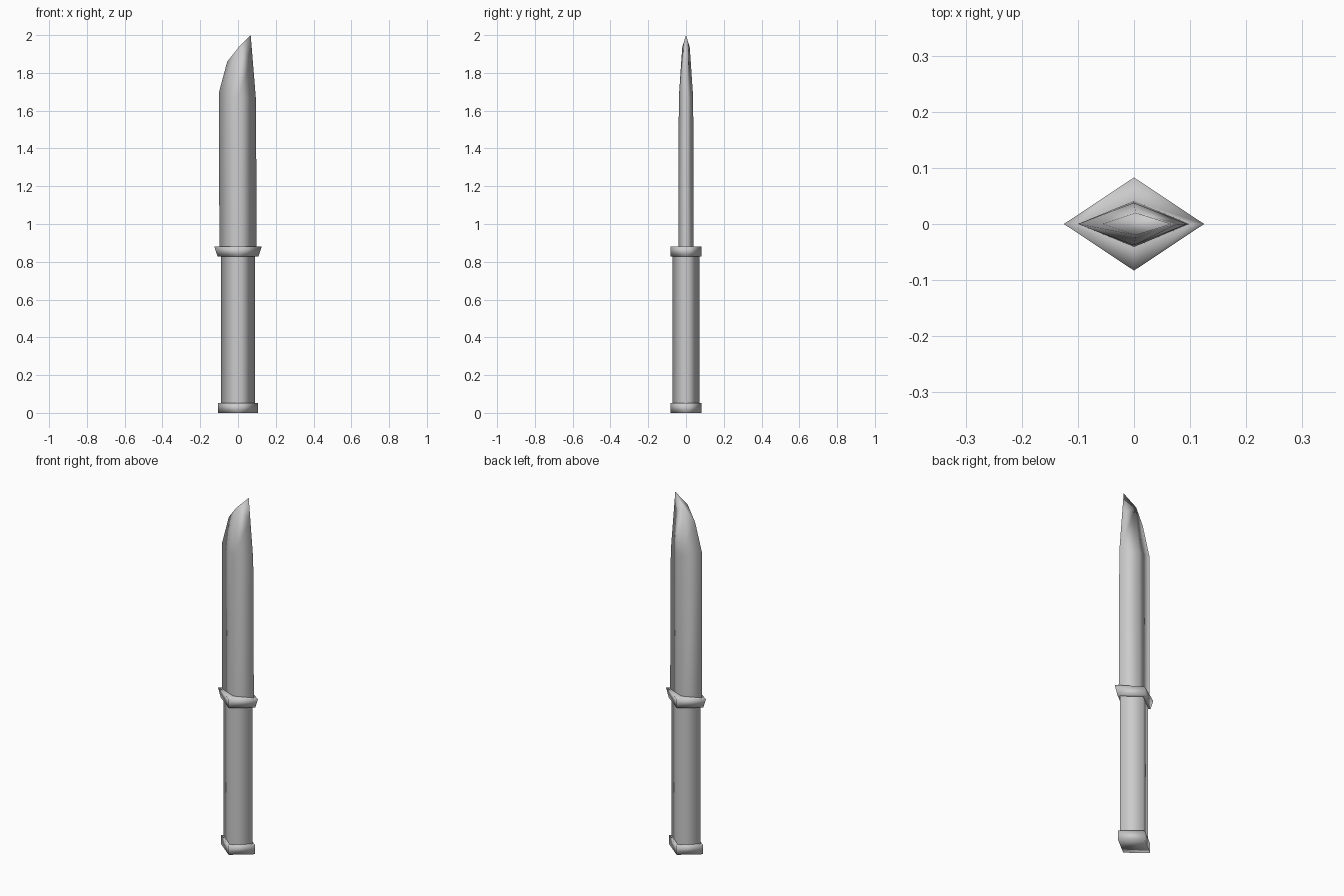
import bpy, bmesh

if "Cube" in bpy.data.objects:
    bpy.data.objects.remove(bpy.data.objects["Cube"])


def ring(z, hx, hy):
    """Diamond cross-section: left, front, right, back."""
    return [(-hx, 0, z), (0, -hy, z), (hx, 0, z), (0, hy, z)]


def loft(name, rings, cap=False, tip=None):
    bm = bmesh.new()
    loops = [[bm.verts.new(p) for p in r] for r in rings]
    for a, b in zip(loops, loops[1:]):
        for i in range(4):
            j = (i + 1) % 4
            bm.faces.new((a[i], a[j], b[j], b[i]))
    if cap:
        bm.faces.new(loops[0][::-1])
    if tip:
        t = bm.verts.new(tip)
        for i in range(4):
            bm.faces.new((loops[-1][i], loops[-1][(i + 1) % 4], t))
    for f in bm.faces:
        f.smooth = True
    bm.normal_update()
    mesh = bpy.data.meshes.new(name)
    bm.to_mesh(mesh)
    bm.free()
    ob = bpy.data.objects.new(name, mesh)
    bpy.context.collection.objects.link(ob)
    return ob


GRIP = (0.09, 0.071)
BLADE = (0.099, 0.041)

# Pommel with a ledge in to the grip
loft("pommel", [ring(0, 0.105, 0.083), ring(0.053, 0.105, 0.083),
                ring(0.053, *GRIP)], cap=True)

# Grip
loft("handle", [ring(0.053, *GRIP), ring(0.828, *GRIP)])

# Flared guard
loft("guard", [ring(0.828, *GRIP), ring(0.828, 0.108, 0.083),
               ring(0.88, 0.125, 0.083), ring(0.88, *BLADE)])

# Blade: slanted rings form the clipped point
shoulder = [(-0.1, 0, 1.70), (0, -0.038, 1.67), (0.095, 0, 1.66), (0, 0.038, 1.67)]
clip = [(-0.057, 0, 1.86), (0.003, -0.02, 1.935), (0.077, 0, 1.88), (0.003, 0.02, 1.935)]
loft("blade", [ring(0.88, *BLADE), shoulder, clip], tip=(0.067, 0, 2.0))
